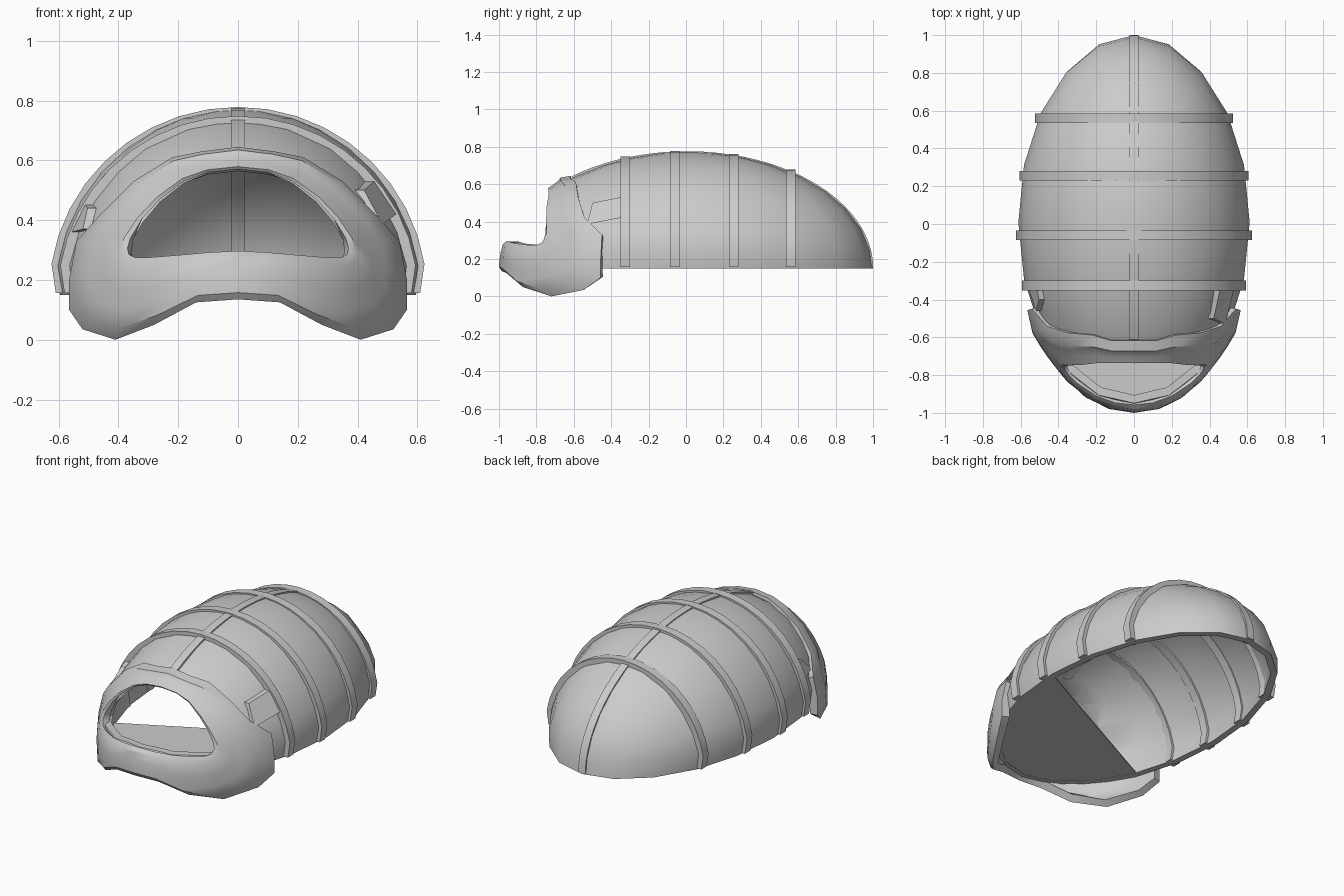
import bpy, bmesh
from math import sin, cos, pi, sqrt, acos

if "Cube" in bpy.data.objects:
    bpy.data.objects.remove(bpy.data.objects["Cube"])

BASE = 0.15                      # height of the shell rim
RX, RY, RZ = 0.62, 0.99, 0.62    # shell radii


def make(name, bm, smooth=True, recalc=True):
    if recalc:
        bmesh.ops.recalc_face_normals(bm, faces=bm.faces)
    me = bpy.data.meshes.new(name)
    bm.to_mesh(me)
    bm.free()
    ob = bpy.data.objects.new(name, me)
    bpy.context.collection.objects.link(ob)
    if smooth:
        activate(ob)
        bpy.ops.object.shade_smooth_by_angle(angle=0.6)
    return ob


def activate(ob):
    bpy.ops.object.select_all(action='DESELECT')
    ob.select_set(True)
    bpy.context.view_layer.objects.active = ob


def loft(rings, caps=True):
    bm = bmesh.new()
    vs = [[bm.verts.new(p) for p in r] for r in rings]
    n = len(vs[0])
    for a, b in zip(vs, vs[1:]):
        for i in range(n):
            j = (i + 1) % n
            bm.faces.new((a[i], a[j], b[j], b[i]))
    if caps:
        bm.faces.new(vs[0])
        bm.faces.new(vs[-1])
    return bm


def mirror_loop(half):
    return half + [(-x, z) for x, z in half[-2:0:-1]]


# Front opening and mask outline, right half in front view (x, z)
hole = mirror_loop([(0, .57), (.1, .56), (.18, .53), (.26, .47), (.32, .405), (.36, .34),
                    (.37, .305), (.365, .285), (.345, .275), (.3, .275), (.2, .283),
                    (.1, .292), (0, .297)])
rim = mirror_loop([(0, .645), (.12, .63), (.22, .61), (.35, .53), (.46, .42), (.54, .33),
                   (.565, .2), (.565, .1), (.52, .035), (.41, 0), (.28, .05),
                   (.14, .125), (0, .135)])


# Hollow dome shell
def dome_ring(e, t):
    tuck = 0.96 if e == 0 else 1
    return [((RX - t) * cos(e) * sin(k * pi / 10) * tuck,
             0.01 + (RY - t) * cos(e) * cos(k * pi / 10),
             BASE + (RZ - t) * sin(e)) for k in range(20)]


elev = [0] + [pi / 2 * f for f in (.1, .22, .34, .46, .58, .7, .8, .9, .97)]
shell = make("shell", loft([dome_ring(e, 0) for e in reversed(elev)] +
                           [dome_ring(e, .04) for e in elev]), smooth=False)
big = [(x * 1.02, .42 + (z - .42) * 1.02) for x, z in hole]
cutter = make("opening_cutter", loft([[(x, y, z) for x, z in big] for y in (-1.3, -.45)]), False)
cutter.hide_render = True
mod = shell.modifiers.new("opening", 'BOOLEAN')
mod.object = cutter
mod.operation = 'DIFFERENCE'
mod.solver = 'EXACT'
activate(shell)
bpy.ops.object.modifier_apply(modifier=mod.name)
bpy.data.objects.remove(cutter)
activate(shell)
bpy.ops.object.shade_smooth_by_angle(angle=0.6)


# Front mask around the opening, wrapped on a slightly larger ellipsoid
def wrap(x, z, k, r):
    d = 1 - (x / (.64 * r)) ** 2 - ((z - BASE) / (.635 * r)) ** 2
    return (x, -k * sqrt(max(d, .02)), z)


mask_rings = []
for t, k, r in ((0, .985, .985), (.12, 1, 1), (.4, 1, 1), (.65, 1, 1.01),
                (.86, 1, 1.03), (1, .985, 1.0)):
    mask_rings.append([wrap(a[0] + (b[0] - a[0]) * t, a[1] + (b[1] - a[1]) * t, k, r)
                       for a, b in zip(hole, rim)])
bm = loft(mask_rings, caps=False)
bm.normal_update()
if sum(f.normal.y for f in bm.faces) > 0:
    bmesh.ops.reverse_faces(bm, faces=bm.faces)
mask = make("front_mask", bm, recalc=False)
sol = mask.modifiers.new("thickness", 'SOLIDIFY')
sol.thickness = 0.045
sol.offset = -1
activate(mask)
bpy.ops.object.modifier_apply(modifier=sol.name)
bpy.ops.object.shade_smooth_by_angle(angle=0.6)


# Cross ribs: straight bands, flush on the side towards the middle
def rib_point(y, s, a, out):
    tuck = .965 if sin(a) < .01 else 1
    off_x, off_z = (.012, .003) if out else (-.058, -.058)
    return ((RX * s + off_x) * cos(a) * tuck, y, BASE + .006 + (RZ * s + off_z) * sin(a))


for i, y0 in enumerate((-.325, -.06, .255, .56)):
    s = sqrt(1 - (abs(y0) - .015) ** 2)
    rings = []
    for k in range(21):
        a = pi * k / 20
        rings.append([rib_point(y0 + dy, s, a, out) for dy, out in
                      ((-.026, 1), (.026, 1), (.026, 0), (-.026, 0))])
    make(f"cross_rib_{i + 1}", loft(rings))

# Centre spine
rings = []
a0, a1 = 0.01, acos(-.62)
for k in range(33):
    a = a0 + (a1 - a0) * k / 32
    rings.append([(x, (RY + off) * cos(a) + .005, BASE + (RZ + off) * sin(a)) for x, off in
                  ((-.024, .006), (.024, .006), (.024, -.052), (-.024, -.052))])
make("centre_spine", loft(rings))

# Floor plate closing the front of the rim, with a slanted rear edge
angles = [pi * f for f in (1.19, 1.3, 1.4, 1.5, 1.6, 1.7, 1.8, 1.9, 2.0)]
pts = [(.585 * cos(a), .97 * sin(a)) for a in angles]
make("front_floor", loft([[(x, y, z) for x, y in pts] for z in (BASE + .002, BASE + .01)]), False)

# Small side tabs, larger on the right
tabs = {"right_tab": (1, [(-.53, .385), (-.35, .42), (-.35, .53), (-.5, .5)]),
        "left_tab": (-1, [(-.46, .37), (-.35, .36), (-.35, .45), (-.4, .44)])}
for name, (side, quad) in tabs.items():
    rings = []
    for r in (.585, .635):
        rings.append([(side * r * sqrt(1 - y * y - ((z - BASE) / .63) ** 2), y, z)
                      for y, z in quad])
    make(name, loft(rings), False)
